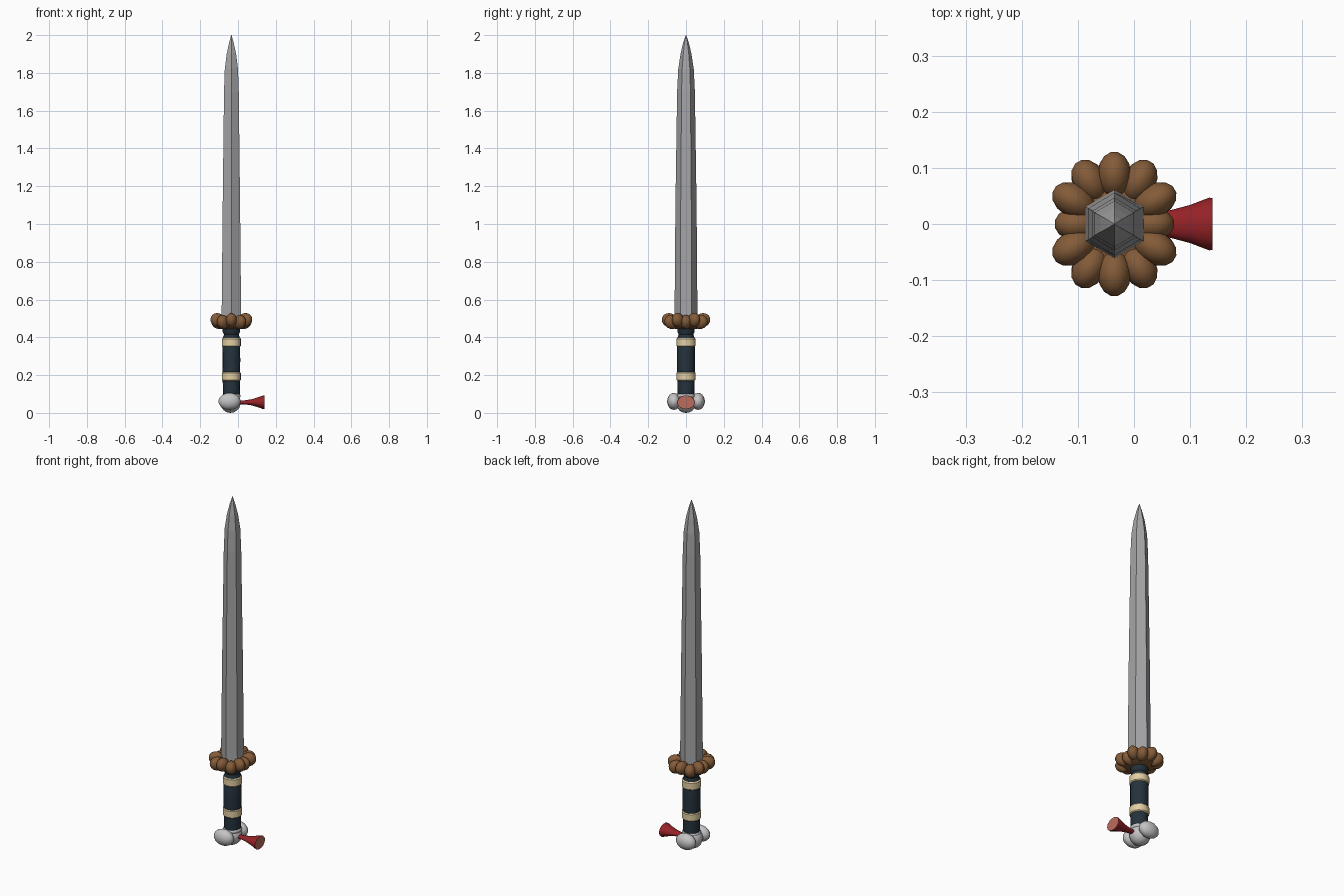
import bpy, bmesh, math
from mathutils import Matrix, Vector

cube = bpy.data.objects.get("Cube")
if cube:
    bpy.data.objects.remove(cube, do_unlink=True)

AXIS = -0.035  # x of the sword's long axis


def material(name, color):
    m = bpy.data.materials.new(name)
    m.use_nodes = True
    rgba = (*color, 1)
    m.diffuse_color = rgba
    bsdf = next(n for n in m.node_tree.nodes if n.type == "BSDF_PRINCIPLED")
    bsdf.inputs["Base Color"].default_value = rgba
    return m


STEEL = material("blade steel", (0.38, 0.38, 0.39))
SILVER = material("pale silver", (0.55, 0.55, 0.56))
BROWN = material("brown", (0.23, 0.105, 0.04))
NAVY = material("dark navy", (0.018, 0.032, 0.045))
CREAM = material("cream", (0.76, 0.62, 0.36))
RED = material("deep red", (0.30, 0.016, 0.02))
PINK = material("dusty pink", (0.50, 0.15, 0.11))


def finish(name, bm, mats, angle=40):
    bmesh.ops.recalc_face_normals(bm, faces=bm.faces[:])
    mesh = bpy.data.meshes.new(name)
    bm.to_mesh(mesh)
    bm.free()
    for m in mats:
        mesh.materials.append(m)
    ob = bpy.data.objects.new(name, mesh)
    bpy.context.collection.objects.link(ob)
    if angle:
        bpy.ops.object.select_all(action="DESELECT")
        ob.select_set(True)
        bpy.context.view_layer.objects.active = ob
        bpy.ops.object.shade_smooth_by_angle(angle=math.radians(angle))
    return ob


def loft(rings):
    """Skin a list of equally long point rings and cap both ends."""
    bm = bmesh.new()
    loops = [[bm.verts.new(p) for p in ring] for ring in rings]
    n = len(loops[0])
    for a, b in zip(loops, loops[1:]):
        for i in range(n):
            j = (i + 1) % n
            bm.faces.new((a[i], a[j], b[j], b[i]))
    bm.faces.new(loops[0])
    bm.faces.new(loops[-1])
    return bm


def ring_z(rx, ry, z, n, start=0.0):
    angles = [start + math.tau * i / n for i in range(n)]
    return [(AXIS + rx * math.cos(a), ry * math.sin(a), z) for a in angles]


def blob(bm, center, radii, turn=0.0, tilt=0.0):
    """Add an ellipsoid, tilted up and then turned about z."""
    mat = (Matrix.Translation(center) @ Matrix.Rotation(turn, 4, "Z")
           @ Matrix.Rotation(-tilt, 4, "Y") @ Matrix.Diagonal((*radii, 1)))
    bmesh.ops.create_uvsphere(bm, u_segments=14, v_segments=9, radius=1, matrix=mat)


# Blade: six-sided, edges toward the front and back, tapering to a point
blade = [(0.052, 0.061, 0.47), (0.046, 0.056, 1.1), (0.039, 0.047, 1.7),
         (0.035, 0.041, 1.82), (0.025, 0.029, 1.9), (0.012, 0.015, 1.96),
         (0.001, 0.001, 2.0)]
finish("blade", loft([ring_z(rx / math.cos(math.pi / 6), ry, z, 6, math.pi / 6)
                      for rx, ry, z in blade]), [STEEL], 0)

# Guard: a ring of rounded lobes around a flat core
bm = loft([ring_z(r, r * 1.15, z, 20) for r, z in
           [(0.05, 0.445), (0.075, 0.455), (0.08, 0.485), (0.055, 0.5)]])
for i in range(12):
    a = math.tau * i / 12
    reach = 0.105 + 0.022 * min(1, abs(math.sin(a)) * 1.6)
    mid = reach - 0.039
    z = 0.484 + (0.007 if i % 2 else -0.003)
    blob(bm, Vector((AXIS + mid * math.cos(a), mid * math.sin(a), z)),
         (0.042, 0.030, 0.037), a, 0.35)
finish("guard", bm, [BROWN], 50)

# Grip: turned handle, slightly pinched under the guard
grip = [(0.044, 0.08), (0.046, 0.17), (0.047, 0.28), (0.046, 0.395),
        (0.039, 0.415), (0.046, 0.43), (0.046, 0.47)]
finish("grip", loft([ring_z(r, r, z, 16) for r, z in grip]), [NAVY])

# Grip bands: two raised wraps
for name, low, high in (("lower_band", 0.17, 0.216), ("upper_band", 0.35, 0.397)):
    rings = [(0.046, low), (0.051, low + 0.005), (0.051, high - 0.005), (0.046, high)]
    finish(name, loft([ring_z(r, r, z, 16) for r, z in rings]), [CREAM])

# Pommel: round middle with a knob toward the front and the back
bm = bmesh.new()
blob(bm, (AXIS - 0.005, 0, 0.056), (0.056, 0.055, 0.056))
blob(bm, (AXIS, 0, 0.09), (0.050, 0.050, 0.022))
for side in (-1, 1):
    blob(bm, (AXIS - 0.01, side * 0.064, 0.061), (0.060, 0.036, 0.045))
finish("pommel", bm, [SILVER], 50)

# Tassel: flared tuft to the left, with a paler end face
tuft = [(-0.01, 0.014, 0.010), (0.035, 0.018, 0.011), (0.07, 0.026, 0.016),
        (0.1, 0.034, 0.025), (0.134, 0.047, 0.037), (0.14, 0.046, 0.036)]
bm = loft([[(x, ry * math.cos(math.tau * i / 14), 0.056 + rz * math.sin(math.tau * i / 14))
            for i in range(14)] for x, ry, rz in tuft])
for f in bm.faces:
    f.material_index = int(f.calc_center_median().x > 0.139)
finish("tassel", bm, [RED, PINK])
